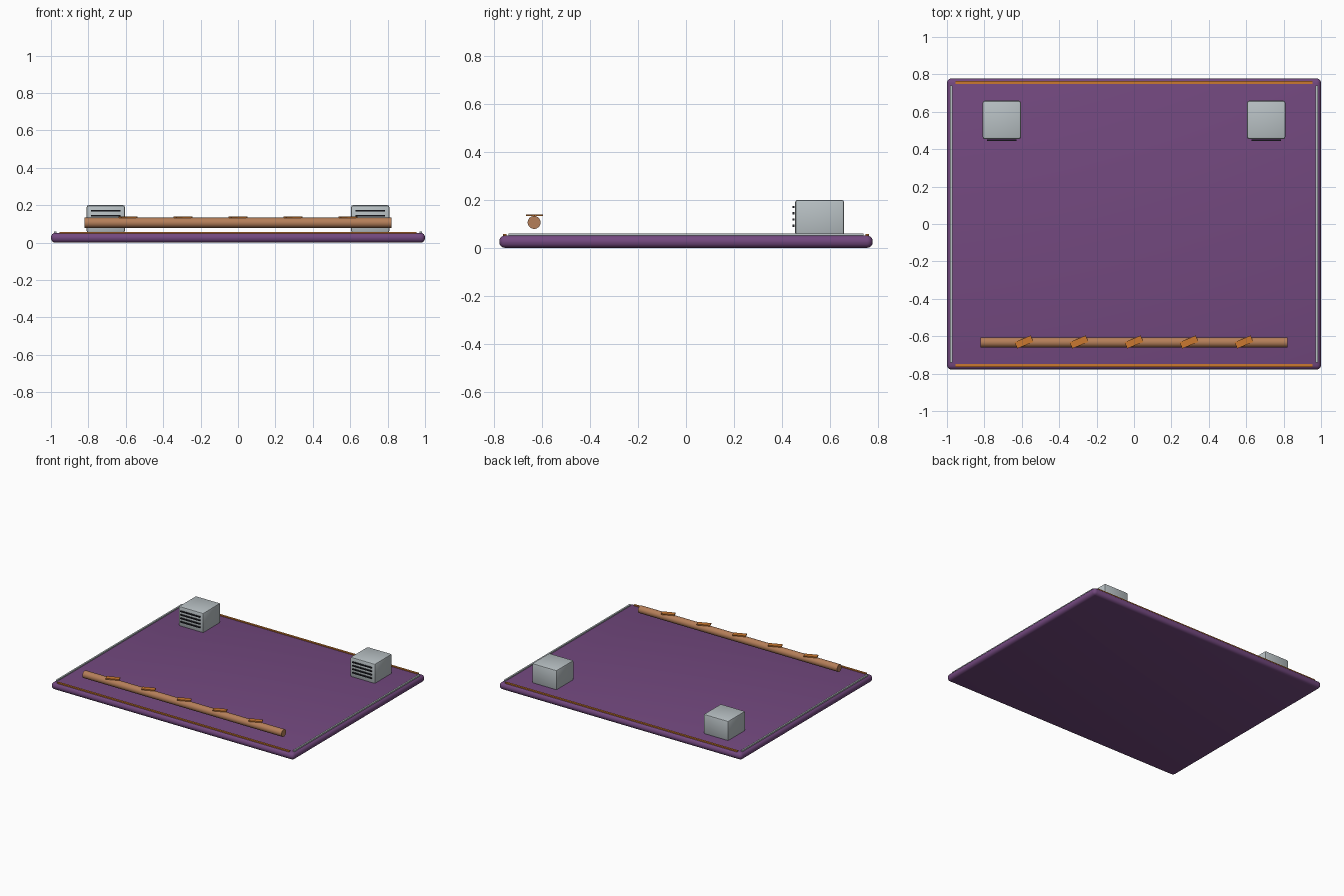
import bpy, math

if "Cube" in bpy.data.objects:
    bpy.data.objects.remove(bpy.data.objects["Cube"])


def material(name, rgb):
    m = bpy.data.materials.new(name)
    m.diffuse_color = (*rgb, 1)
    m.use_nodes = True
    m.node_tree.nodes["Principled BSDF"].inputs["Base Color"].default_value = m.diffuse_color
    return m


PURPLE = material("purple", (0.172, 0.066, 0.213))
GREY = material("light grey", (0.48, 0.53, 0.55))
WOOD = material("brown", (0.46, 0.21, 0.10))
ORANGE = material("orange", (0.60, 0.19, 0.03))
DARK = material("dark grey", (0.016, 0.017, 0.023))


def box(name, centre, size, mat, bevel=0, segments=2, turn=0):
    bpy.ops.mesh.primitive_cube_add(size=1, location=centre, rotation=(0, 0, turn))
    ob = bpy.context.object
    ob.name = name
    ob.scale = size
    bpy.ops.object.transform_apply(location=False, rotation=False, scale=True)
    ob.data.materials.append(mat)
    if bevel:
        mod = ob.modifiers.new("bevel", 'BEVEL')
        mod.width = bevel
        mod.segments = segments
        bpy.ops.object.modifier_apply(modifier="bevel")
        bpy.ops.object.shade_smooth_by_angle(angle=math.radians(35))
    return ob


# Rounded base slab
box("base", (0, 0, 0.026), (2, 1.556, 0.052), PURPLE, 0.024, 4)

for side, s in (("left", -1), ("right", 1)):
    # Thin edge trims
    box(side + "_trim", (s * 0.977, 0, 0.055), (0.012, 1.48, 0.011), GREY)
    end = "front" if s < 0 else "back"
    box(end + "_trim", (0, s * 0.756, 0.053), (1.91, 0.015, 0.01), ORANGE)

    # Vent boxes with four dark slats on the front
    x = s * 0.707
    box(side + "_vent_box", (x, 0.557, 0.126), (0.204, 0.204, 0.148), GREY, 0.01, 2)
    for i in range(4):
        box(f"{side}_vent_slat_{i + 1}", (x, 0.448, 0.092 + i * 0.026),
            (0.16, 0.007, 0.009), DARK)

# Round rail along the front
bpy.ops.mesh.primitive_cylinder_add(vertices=24, radius=0.027, depth=1.64,
                                    location=(0, -0.633, 0.106),
                                    rotation=(0, math.pi / 2, 0))
rail = bpy.context.object
rail.name = "front_rail"
rail.data.materials.append(WOOD)
bpy.ops.object.shade_smooth_by_angle(angle=math.radians(35))

# Slanted stripe plates on the rail
for i in range(5):
    box(f"rail_stripe_{i + 1}", ((i - 2) * 0.294, -0.631, 0.136),
        (0.093, 0.037, 0.008), ORANGE, turn=0.39)
